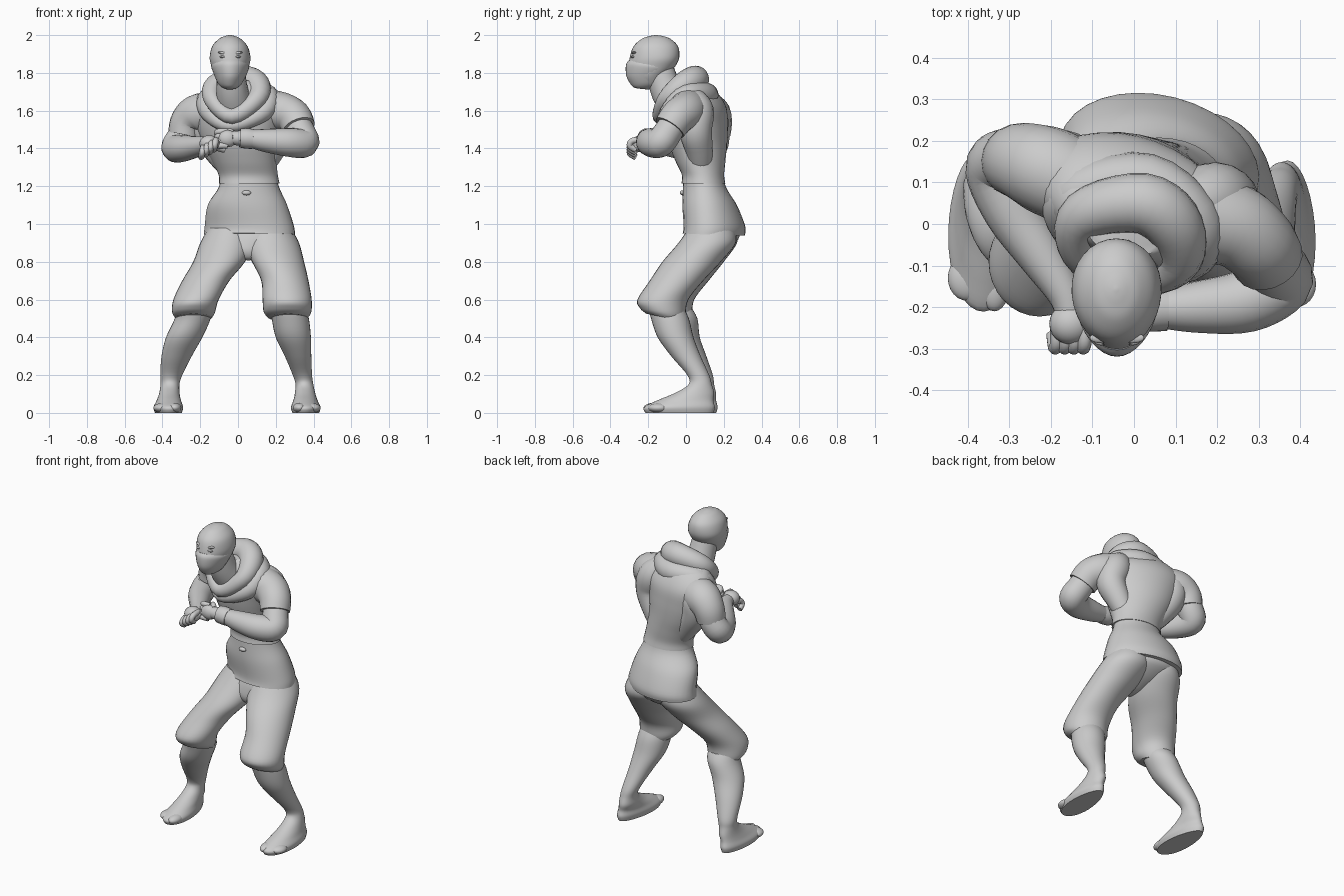
import bpy, math
from mathutils import Vector

SIDES, STEPS = 32, 5


def smooth_path(pts, closed=False):
    """Catmull-Rom interpolation of tuples of any length."""
    n, out = len(pts), []
    for i in range(n if closed else n - 1):
        idx = [i - 1, i, i + 1, i + 2]
        idx = [k % n if closed else min(max(k, 0), n - 1) for k in idx]
        p = [pts[k] for k in idx]
        for s in range(STEPS):
            t = s / STEPS
            out.append([0.5 * (2 * b + (c - a) * t + (2 * a - 5 * b + 4 * c - d) * t * t
                               + (3 * b - a - 3 * c + d) * t ** 3) for a, b, c, d in zip(*p)])
    if not closed:
        out.append(list(pts[-1]))
    return out


def skin(name, rings, closed=False, angle=45):
    """Join rings of points into a smooth shaded surface."""
    n, m = len(rings[0]), len(rings)
    faces = []
    for i in range(m if closed else m - 1):
        j = (i + 1) % m
        for k in range(n):
            q = (k + 1) % n
            faces.append((i * n + k, i * n + q, j * n + q, j * n + k))
    if not closed:
        faces += [tuple(reversed(range(n))), tuple(range((m - 1) * n, m * n))]
    me = bpy.data.meshes.new(name)
    me.from_pydata([p for r in rings for p in r], [], faces)
    ob = bpy.data.objects.new(name, me)
    bpy.context.collection.objects.link(ob)
    bpy.ops.object.select_all(action='DESELECT')
    ob.select_set(True)
    bpy.context.view_layer.objects.active = ob
    bpy.ops.object.shade_smooth_by_angle(angle=math.radians(angle))
    return ob


def loft(name, rings):
    """Level rings: x, y, z, half width, half depth, yaw, tilt, egg."""
    full = [tuple(r) + (0,) * (8 - len(r)) for r in rings]
    out = []
    for x, y, z, rx, ry, yaw, tilt, egg in smooth_path(full):
        c, s = math.cos(math.radians(yaw)), math.sin(math.radians(yaw))
        ring = []
        for k in range(SIDES):
            t = 2 * math.pi * k / SIDES
            v = ry * math.sin(t)
            u = rx * math.cos(t) * (1 - egg * math.sin(t))
            ring.append((x + u * c - v * s, y + u * s + v * c, z + tilt * v))
        out.append(ring)
    return skin(name, out)


def tube(name, pts, closed=False, sides=20):
    """Round tube through points x, y, z, radius."""
    path = smooth_path(pts, closed)
    m, out = len(path), []
    side = None
    for i, p in enumerate(path):
        a = path[(i - 1) % m] if closed else path[max(i - 1, 0)]
        b = path[(i + 1) % m] if closed else path[min(i + 1, m - 1)]
        d = (Vector(b[:3]) - Vector(a[:3])).normalized()
        if side is None or closed:
            side = d.cross(Vector((0, 0, 1)) if abs(d.z) < 0.95 else Vector((0, 1, 0)))
        side = (side - d * side.dot(d)).normalized()
        up = side.cross(d)
        out.append([Vector(p[:3]) + p[3] * (side * math.cos(t) - up * math.sin(t))
                    for t in (2 * math.pi * k / sides for k in range(sides))])
    return skin(name, out, closed)


def blob(name, loc, scale, rot=(0, 0, 0)):
    bpy.ops.mesh.primitive_uv_sphere_add(segments=24, ring_count=14, location=loc, rotation=rot)
    ob = bpy.context.object
    ob.name, ob.scale = name, scale
    bpy.ops.object.shade_smooth()
    return ob


def hand(name, centre, ahead, across, curl, size):
    c, d, a, k = Vector(centre), Vector(ahead).normalized(), Vector(across).normalized(), Vector(curl).normalized()
    blob(name + "_palm", c, size)
    for i in range(4):
        p = c + a * (i - 1.5) * 0.026
        pts = [p, p + d * 0.045, p + d * 0.06 + k * 0.025, p + d * 0.03 + k * 0.05]
        tube(f"{name}_finger_{i + 1}", [(*q, 0.0165) for q in pts], sides=10)
    pts = [c + a * 0.03 - d * 0.03, c + a * 0.05 + k * 0.02, c + a * 0.03 + d * 0.035 + k * 0.035]
    tube(name + "_thumb", [(*q, 0.016) for q in pts], sides=10)


# Head, neck and face mask
loft("head", [(-.043, -.2, 1.72, .03, .05), (-.043, -.2, 1.735, .055, .075, 0, 0, -.1),
              (-.041, -.2, 1.78, .082, .095, 0, 0, -.1), (-.041, -.182, 1.83, .098, .122, 0, 0, -.12),
              (-.042, -.167, 1.88, .108, .131, 0, 0, -.08), (-.043, -.16, 1.94, .094, .118),
              (-.043, -.158, 1.98, .058, .076), (-.043, -.157, 1.995, .026, .034),
              (-.043, -.157, 2.0, .003, .003)])
loft("face_mask", [(-.043, -.235, 1.715, .004, .004, 0, -.1), (-.043, -.23, 1.718, .032, .045, 0, -.1),
                   (-.043, -.218, 1.74, .06, .078, 0, -.05, -.1), (-.041, -.21, 1.785, .082, .106, 0, 0, -.15),
                   (-.041, -.198, 1.83, .099, .12, 0, -.1, -.15), (-.041, -.19, 1.85, .097, .113, 0, -.15, -.15)])
blob("nose", (-.041, -.284, 1.845), (.016, .024, .035), (-.25, 0, 0))
for s, side in ((-1, "right"), (1, "left")):
    blob(side + "_eye", (-.041 + s * .038, -.28, 1.885), (.018, .012, .007))
    blob(side + "_brow", (-.041 + s * .036, -.274, 1.905), (.03, .013, .008), (0, -s * .15, 0))
tube("neck", [(-.01, -.03, 1.6, .1), (-.03, -.1, 1.7, .085), (-.04, -.14, 1.82, .075)])

# Tunic skirt and twisted jacket
loft("tunic", [(.06, .147, .945, .246, .158, -14, -.04), (.06, .15, .99, .24, .157, -14), (.05, .125, 1.1, .212, .143, -8),
               (.058, .097, 1.2, .158, .113), (.05, .09, 1.3, .145, .1)])
loft("jacket", [(.06, .092, 1.215, .16, .116, 0), (.054, .09, 1.26, .157, .112, -3),
                (.034, .077, 1.33, .172, .13, -10), (.01, .064, 1.42, .2, .148, -18),
                (0, .055, 1.52, .23, .156, -20), (0, .048, 1.62, .25, .15, -20),
                (-.01, .03, 1.7, .195, .12, -20), (-.02, .0, 1.76, .1, .08, -15)])
blob("waist_knot", (.045, -.018, 1.165), (.024, .014, .013))
tube("right_back_drape", [(-.1, .07, 1.66, .04), (-.165, .13, 1.58, .085), (-.16, .135, 1.48, .085),
                          (-.09, .12, 1.36, .07), (-.03, .11, 1.27, .05)])
tube("left_back_drape", [(.1, .03, 1.7, .04), (.18, .055, 1.61, .09), (.215, .05, 1.5, .088),
                         (.175, .07, 1.39, .072), (.11, .085, 1.27, .055)])

# Lowered hood around the neck, in two folds
tube("hood_roll", [(.02, .05, 1.765, .073), (.1, -.01, 1.735, .07), (.1, -.1, 1.66, .052), (-.03, -.135, 1.57, .042),
                   (-.13, -.07, 1.65, .045), (-.12, .02, 1.73, .06)], closed=True)
tube("hood_drape", [(.03, .1, 1.68, .07), (.15, .0, 1.675, .065), (.13, -.09, 1.59, .05), (-.04, -.11, 1.52, .035),
                    (-.15, -.01, 1.59, .05), (-.14, .07, 1.665, .065)], closed=True)

# Arms: sleeves, bare arms and fists
tube("left_sleeve", [(.1, .02, 1.61, .115), (.23, -.0, 1.595, .103), (.295, -.045, 1.565, .094), (.322, -.085, 1.51, .088)])
tube("left_arm", [(.3, -.05, 1.56, .07), (.335, -.1, 1.48, .077), (.35, -.14, 1.43, .078), (.27, -.185, 1.432, .076),
                  (.15, -.2, 1.442, .062), (.05, -.205, 1.453, .045), (-.03, -.21, 1.455, .036)])
tube("left_wrist_band", [(.08, -.205, 1.45, .052), (.045, -.205, 1.453, .054), (.01, -.207, 1.455, .05)])
hand("left_hand", (-.055, -.215, 1.452), (-1, 0, 0), (0, .3, 1), (.2, .8, -.4), (.05, .035, .045))
tube("right_sleeve", [(-.06, .06, 1.59, .1), (-.2, .125, 1.585, .107), (-.265, .15, 1.54, .094), (-.285, .15, 1.47, .085)])
tube("right_arm", [(-.26, .15, 1.54, .07), (-.3, .155, 1.46, .076), (-.33, .13, 1.405, .076), (-.29, .03, 1.4, .07),
                   (-.22, -.08, 1.41, .056), (-.165, -.17, 1.42, .042), (-.15, -.23, 1.42, .036)])
hand("right_hand", (-.152, -.24, 1.425), (0, -1, -.1), (.85, 0, .5), (-.2, .1, -1), (.052, .05, .045))

# Baggy knee-length trousers
loft("right_trouser", [(-.235, -.075, .505, .098, .1, 0, -.2), (-.235, -.088, .535, .114, .12, 0, -.15),
                       (-.222, -.088, .6, .12, .132), (-.17, -.02, .7, .125, .14), (-.1, .05, .8, .137, .15),
                       (-.06, .122, .9, .14, .148), (-.04, .15, .98, .115, .12)])
loft("left_trouser", [(.265, -.11, .505, .105, .1, 0, -.2), (.262, -.123, .535, .126, .12, 0, -.15),
                      (.26, -.122, .6, .13, .135), (.248, -.05, .7, .125, .142), (.212, .03, .8, .138, .155),
                      (.175, .112, .9, .148, .152), (.155, .135, .98, .125, .12)])
loft("trouser_seat", [(.055, .05, .808, .01, .02), (.055, .06, .82, .06, .06), (.055, .095, .86, .14, .11),
                      (.058, .135, .92, .21, .14, -10), (.06, .147, .98, .205, .13, -14)])

# Lower legs with feet
loft("right_leg", [(-.37, -.02, 0, .07, .18, 3, 0, .15), (-.37, -.02, .03, .077, .188, 3, 0, .15),
                   (-.367, .01, .065, .064, .15, 3, 0, .1), (-.363, .055, .105, .054, .104), (-.36, .085, .15, .05, .064),
                   (-.353, .082, .2, .058, .06), (-.325, .03, .3, .08, .078), (-.285, -.02, .4, .096, .093),
                   (-.24, -.04, .5, .095, .1), (-.235, -.07, .57, .09, .09)])
loft("left_leg", [(.36, -.035, 0, .07, .18, -3, 0, .15), (.36, -.035, .03, .077, .188, -3, 0, .15),
                  (.358, -.005, .065, .064, .15, -3, 0, .1), (.355, .045, .105, .054, .104), (.352, .075, .15, .047, .062),
                  (.341, .065, .2, .051, .058), (.318, .0, .3, .07, .078), (.293, -.055, .4, .093, .095),
                  (.277, -.085, .5, .098, .1), (.265, -.11, .57, .09, .09)])
for s, cx, cy, side in ((-1, -.37, -.15, "right"), (1, .36, -.165, "left")):
    blob(side + "_big_toe", (cx - s * .034, cy, .027), (.036, .06, .027))
    blob(side + "_small_toes", (cx + s * .03, cy + .02, .026), (.048, .055, .026))
